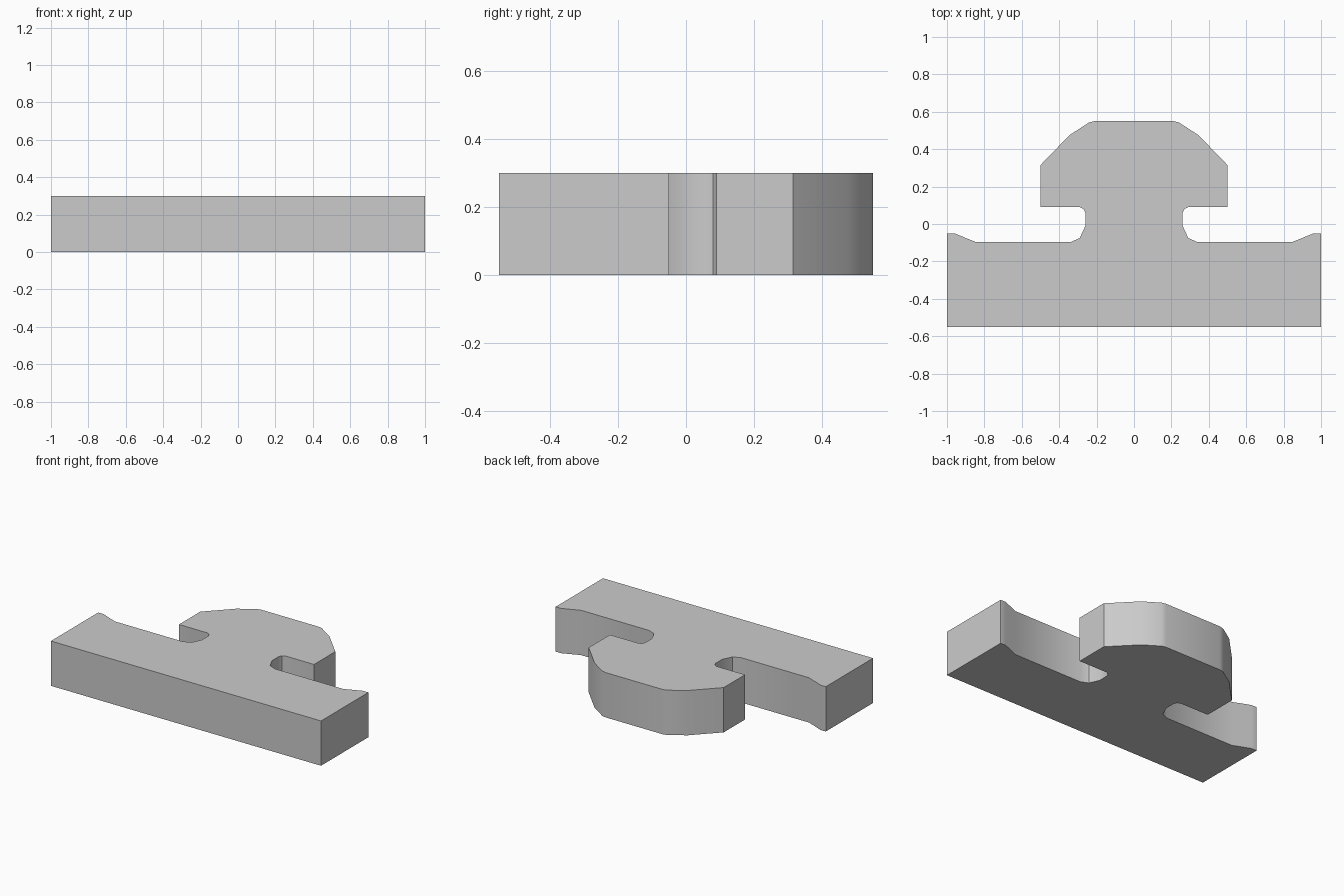
import bpy
import bmesh
import math

cube = bpy.data.objects.get("Cube")
if cube:
    bpy.data.objects.remove(cube, do_unlink=True)

HEIGHT = 0.3

# Single plain grey
grey = bpy.data.materials.new("light_grey")
grey.use_nodes = True
colour = (0.6, 0.6, 0.6, 1.0)
grey.diffuse_color = colour
grey.node_tree.nodes["Principled BSDF"].inputs["Base Color"].default_value = colour

# Left half of the outline, from the front edge round to the back
half = [
    (1, -0.55), (1, -0.05), (0.96, -0.05), (0.845, -0.097),   # bar and raised tip
    (0.34, -0.097), (0.29, -0.075), (0.26, -0.01),            # rounded neck root
    (0.26, 0.06), (0.27, 0.08), (0.29, 0.09),                 # neck and undercut
    (0.5, 0.09), (0.5, 0.315), (0.345, 0.475),                # head
    (0.24, 0.543), (0.21, 0.55),
]
outline = half + [(-x, y) for x, y in reversed(half)]

# Extrude the mirrored outline upward
bm = bmesh.new()
base = bm.faces.new([bm.verts.new((x, y, 0)) for x, y in outline])
result = bmesh.ops.extrude_face_region(bm, geom=[base], use_keep_orig=True)
top = [v for v in result["geom"] if isinstance(v, bmesh.types.BMVert)]
bmesh.ops.translate(bm, vec=(0, 0, HEIGHT), verts=top)
bmesh.ops.recalc_face_normals(bm, faces=bm.faces)

mesh = bpy.data.meshes.new("t_slot_bar")
bm.to_mesh(mesh)
bm.free()
mesh.materials.append(grey)
bar = bpy.data.objects.new("t_slot_bar", mesh)
bpy.context.collection.objects.link(bar)

# Soft curved sides, crisp corners
bpy.ops.object.select_all(action="DESELECT")
bar.select_set(True)
bpy.context.view_layer.objects.active = bar
bpy.ops.object.shade_smooth_by_angle(angle=math.radians(35))
